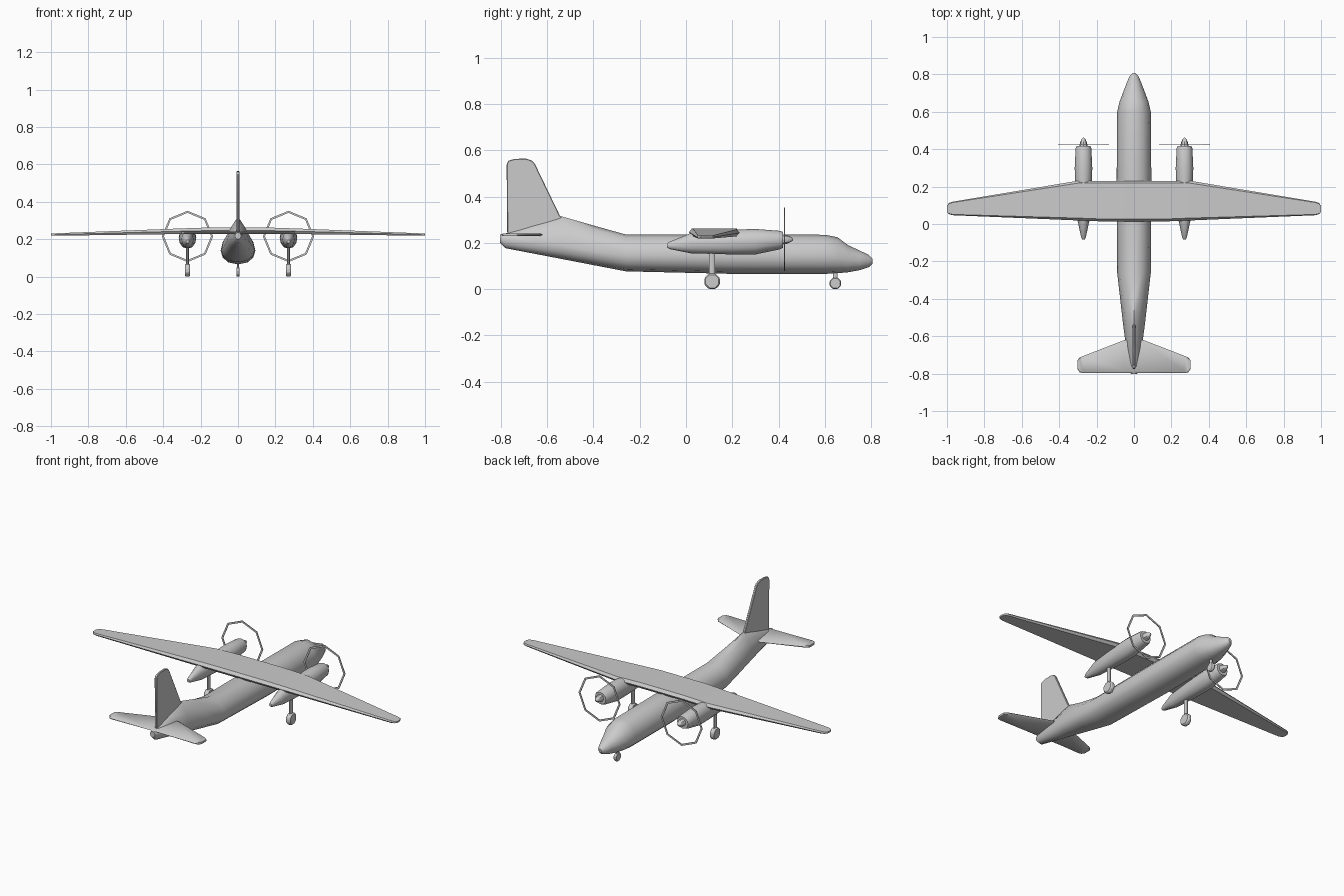
import bpy, bmesh, math
from mathutils import Matrix, Vector

if "Cube" in bpy.data.objects:
    bpy.data.objects.remove(bpy.data.objects["Cube"])


def finish(name, bm, mirror=False, bevel=0.0, smooth=True):
    bmesh.ops.recalc_face_normals(bm, faces=bm.faces)
    me = bpy.data.meshes.new(name)
    bm.to_mesh(me)
    bm.free()
    ob = bpy.data.objects.new(name, me)
    bpy.context.collection.objects.link(ob)
    if smooth:
        bpy.ops.object.select_all(action='DESELECT')
        bpy.context.view_layer.objects.active = ob
        ob.select_set(True)
        bpy.ops.object.shade_smooth_by_angle(angle=math.radians(40))
    if bevel:
        b = ob.modifiers.new("Bevel", 'BEVEL')
        b.width, b.segments = bevel, 1
    if mirror:
        ob.modifiers.new("Mirror", 'MIRROR').use_mirror_merge = False
    return ob


def loft(name, rings, **kw):
    """Skin a list of closed rings and cap both ends."""
    bm = bmesh.new()
    vs = [[bm.verts.new(p) for p in r] for r in rings]
    n = len(vs[0])
    for a, b in zip(vs, vs[1:]):
        for i in range(n):
            j = (i + 1) % n
            bm.faces.new((a[i], a[j], b[j], b[i]))
    bm.faces.new(vs[0])
    bm.faces.new(vs[-1])
    return finish(name, bm, **kw)


def section(y, w, zb, zm, zt, peak=1.0, cx=0.0, n=12):
    """Egg-shaped cross-section; peak > 1 draws the top into a ridge."""
    pts = []
    for i in range(n):
        a = 2 * math.pi * i / n
        c, s = math.cos(a), math.sin(a)
        k = peak if s > 0.001 else 0.85
        x = math.copysign(abs(c) ** k, c) * w if abs(c) > 1e-5 else 0
        pts.append((cx + x, y, zm + s * ((zt - zm) if s > 0 else (zm - zb))))
    return pts


def rod(name, axis, center, r, length, n, squash=1.0, **kw):
    """Cylinder along X or Z, optionally squashed in x."""
    bm = bmesh.new()
    m = Matrix.Translation(center)
    if axis == 'X':
        m = m @ Matrix.Rotation(math.pi / 2, 4, 'Y') @ Matrix.Rotation(math.pi / n, 4, 'Z')
    else:
        m = m @ Matrix.Diagonal((squash, 1, 1, 1)) @ Matrix.Rotation(math.pi / n, 4, 'Z')
    bmesh.ops.create_cone(bm, cap_ends=True, segments=n, radius1=r, radius2=r,
                          depth=length, matrix=m)
    return finish(name, bm, **kw)


# Fuselage: y, half width, bottom, middle, top, ridge
stations = [
    (0.806, 0.008, 0.11, 0.122, 0.132, 1), (0.79, 0.024, 0.095, 0.122, 0.148, 1),
    (0.75, 0.041, 0.082, 0.125, 0.167, 1), (0.70, 0.060, 0.073, 0.128, 0.190, 1),
    (0.655, 0.077, 0.069, 0.135, 0.224, 1), (0.60, 0.09, 0.066, 0.14, 0.235, 0.95),
    (0.20, 0.093, 0.066, 0.14, 0.236, 0.95), (-0.26, 0.09, 0.077, 0.145, 0.236, 1),
    (-0.40, 0.074, 0.104, 0.165, 0.275, 1.35), (-0.54, 0.058, 0.131, 0.19, 0.315, 1.9),
    (-0.66, 0.042, 0.154, 0.205, 0.278, 1.6), (-0.78, 0.024, 0.177, 0.215, 0.241, 1.2),
    (-0.803, 0.016, 0.20, 0.22, 0.236, 1)]
loft("fuselage", [section(*s) for s in stations])

# Main wing: x, leading y, trailing y, top z, bottom z
half = [(0.15, 0.231, 0.013, 0.263, 0.230), (0.30, 0.231, 0.019, 0.258, 0.228),
        (0.97, 0.119, 0.047, 0.232, 0.219), (0.99, 0.112, 0.053, 0.231, 0.220),
        (1.0, 0.095, 0.065, 0.230, 0.221)]


def wing_ring(x, le, te, zt, zb):
    d, zm = (le - te) * 0.06, (zt + zb) / 2
    return [(x, le, zm), (x, le - d, zt), (x, te + d, zt),
            (x, te, zm), (x, te + d, zb), (x, le - d, zb)]


loft("main_wing", [wing_ring(-s[0], *s[1:]) for s in reversed(half)]
     + [wing_ring(*s) for s in half])

# Tailplane
tail = [(0.05, -0.62), (0.275, -0.707), (0.29, -0.714), (0.302, -0.728)]
tail_te = [-0.797, -0.797, -0.793, -0.775]
rings = [wing_ring(x, le, te, 0.241, 0.229) for (x, le), te in zip(tail, tail_te)]
loft("tailplane", [[(-p[0], p[1], p[2]) for p in r] for r in reversed(rings)] + rings)

# Tail fin
fin = [(-0.53, 0.30), (-0.545, 0.318), (-0.652, 0.54), (-0.665, 0.555), (-0.69, 0.564),
       (-0.74, 0.563), (-0.768, 0.555), (-0.775, 0.538), (-0.772, 0.225), (-0.60, 0.225)]
loft("tail_fin", [[(x, y, z) for y, z in fin] for x in (-0.007, 0.007)], bevel=0.003)

# Engine nacelles: y, half width, bottom, middle, top
E = 0.27
nac = [(0.418, 0.036, 0.178, 0.213, 0.248), (0.405, 0.042, 0.172, 0.213, 0.252),
       (0.30, 0.047, 0.150, 0.210, 0.260), (0.20, 0.045, 0.150, 0.205, 0.257),
       (0.02, 0.032, 0.155, 0.20, 0.242), (-0.07, 0.013, 0.173, 0.19, 0.205),
       (-0.082, 0.008, 0.18, 0.188, 0.197)]
loft("engine_nacelle", [section(*s, 1, E) for s in nac], mirror=True)

# Spinners
hub = 0.215
spin = [(0.415, 0.022), (0.435, 0.019), (0.455, 0.010), (0.462, 0.003)]
loft("spinner", [section(y, r, hub - r, hub, hub + r, 1, E, 8) for y, r in spin], mirror=True)

# Propeller rings: thin octagonal hoops
bm = bmesh.new()
grid = []
for i in range(8):
    a = math.pi / 4 * i
    grid.append([bm.verts.new((E + r * math.cos(a), y, hub + r * math.sin(a)))
                 for r, y in ((0.137, 0.424), (0.137, 0.428), (0.126, 0.428), (0.126, 0.424))])
for i in range(8):
    a, b = grid[i], grid[(i + 1) % 8]
    for k in range(4):
        bm.faces.new((a[k], a[(k + 1) % 4], b[(k + 1) % 4], b[k]))
finish("propeller_ring", bm, mirror=True, smooth=False)

# Landing gear
rod("main_strut", 'Z', Vector((E, 0.112, 0.105)), 0.014, 0.13, 8, 0.6, mirror=True)
rod("main_wheel", 'X', Vector((E, 0.113, 0.034)), 0.0368, 0.028, 8, mirror=True, bevel=0.006)
rod("nose_strut", 'Z', Vector((0, 0.645, 0.057)), 0.011, 0.06, 8, 0.6)
rod("nose_wheel", 'X', Vector((0, 0.645, 0.025)), 0.027, 0.018, 8, bevel=0.004)
